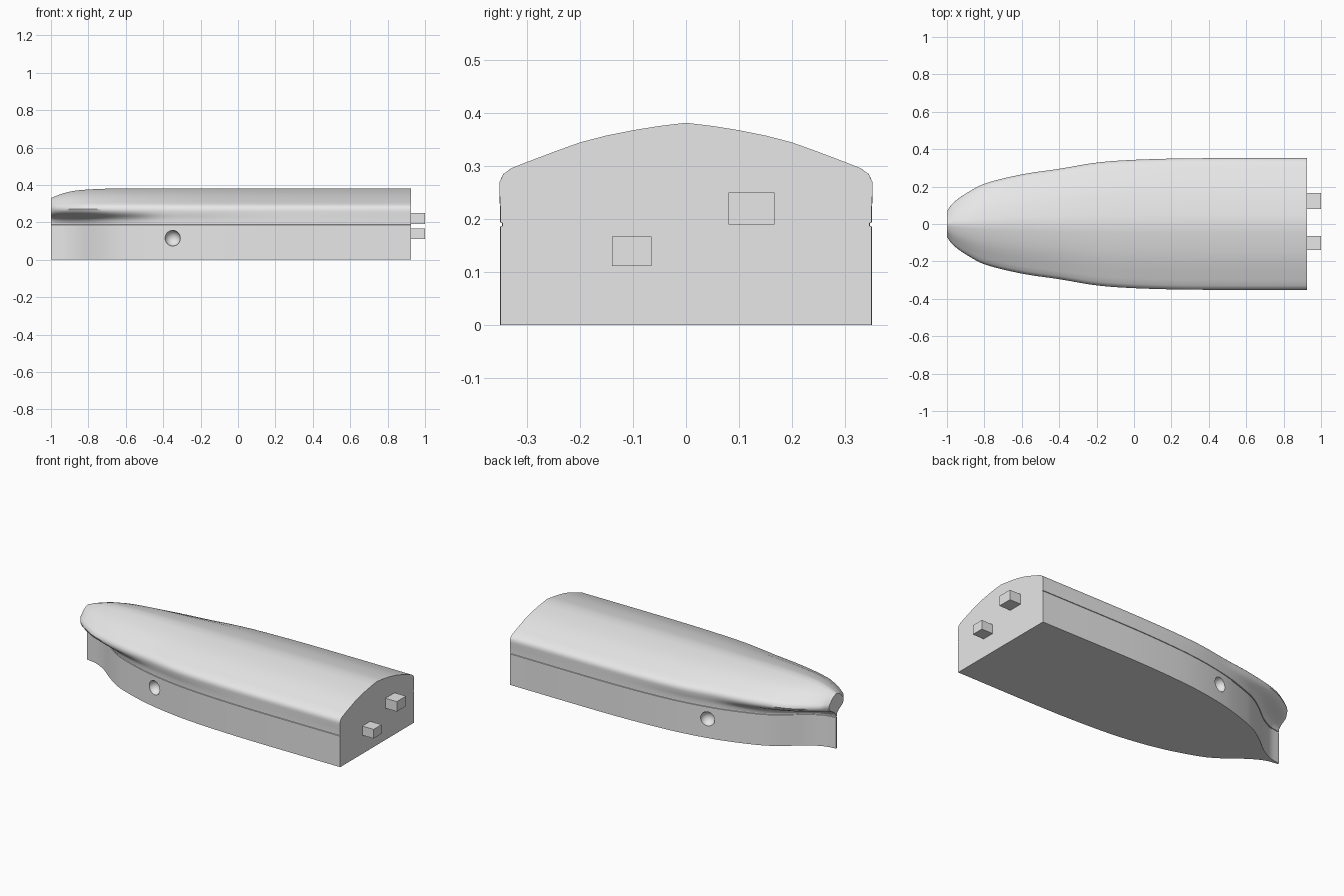
import bpy, bmesh

cube = bpy.data.objects.get("Cube")
if cube:
    bpy.data.objects.remove(cube, do_unlink=True)

grey = bpy.data.materials.new("light grey")
grey.use_nodes = True
colour = (0.8, 0.8, 0.8, 1)
grey.diffuse_color = colour
grey.node_tree.nodes["Principled BSDF"].inputs["Base Color"].default_value = colour

STERN = 0.925


def curve(table, x):
    """Smooth interpolation through (x, value) pairs."""
    def slope(i):
        a, b = table[max(i - 1, 0)], table[min(i + 1, len(table) - 1)]
        return (b[1] - a[1]) / (b[0] - a[0])
    for i in range(len(table) - 1):
        (x0, v0), (x1, v1) = table[i], table[i + 1]
        if x <= x1:
            break
    h = x1 - x0
    t = min((x - x0) / h, 1)
    return (v0 * (1 + 2 * t) * (1 - t) ** 2 + slope(i) * h * t * (1 - t) ** 2
            + v1 * t * t * (3 - 2 * t) + slope(i + 1) * h * t * t * (t - 1))


def make_object(name, bm):
    bmesh.ops.recalc_face_normals(bm, faces=bm.faces)
    mesh = bpy.data.meshes.new(name)
    bm.to_mesh(mesh)
    bm.free()
    mesh.materials.append(grey)
    obj = bpy.data.objects.new(name, mesh)
    bpy.context.collection.objects.link(obj)
    return obj


# Half widths of the deck and lower hull, and ridge height, along the length
deck = [(-1, .07), (-.97, .11), (-.9, .162), (-.8, .215), (-.6, .265), (-.4, .295),
        (-.2, .328), (0, .343), (.3, .351), (STERN, .352)]
lower = [(-1, .004), (-.93, .018), (-.85, .06), (-.76, .13), (-.67, .19), (-.56, .235),
         (-.4, .283), (-.2, .32), (0, .339), (.3, .35), (STERN, .35)]
ridge = [(-1, .33), (-.94, .353), (-.87, .369), (-.75, .378), (-.6, .381), (STERN, .382)]

# Cross-section: side rows as (height, blend to deck width, inset), then the rounded top
side = [(0, 0, 0), (.06, 0, 0), (.12, 0, 0), (.186, 0, 0), (.187, 0, .004), (.193, 0, .004),
        (.194, 0, 0), (.21, .06, 0), (.222, .22, 0), (.234, .52, 0), (.245, .8, 0),
        (.257, .95, 0), (.27, 1, 0)]
top = [(.345, .285), (.33, .296), (.3, .308), (.25, .327), (.2, .345), (.15, .358),
       (.1, .368), (.05, .376), (0, .382)]


def section(x):
    d, b, r = curve(deck, x), curve(lower, x), curve(ridge, x)
    half = [(max(b + (d - b) * k - inset, .002), z) for z, k, inset in side]
    half += [(y * d / .352, .27 + (z - .27) * (r - .27) / .112) for y, z in top]
    return half + [(-y, z) for y, z in reversed(half[:-1])]


# Lofted hull, with stations packed closer at the bow
bm = bmesh.new()
count = 72
rings = []
for i in range(count + 1):
    x = -1 + (STERN + 1) * (i / count) ** 1.6
    rings.append([bm.verts.new((x, y, z)) for y, z in section(x)])
for a, b in zip(rings, rings[1:]):
    for j in range(len(a)):
        k = (j + 1) % len(a)
        bm.faces.new((a[j], a[k], b[k], b[j]))
bm.faces.new(rings[0])
bm.faces.new(rings[-1])
hull = make_object("hull", bm)

# Round dimple on each side of the bow
for sign in (-1, 1):
    bm = bmesh.new()
    bmesh.ops.create_uvsphere(bm, u_segments=32, v_segments=16, radius=.042)
    bmesh.ops.translate(bm, verts=bm.verts, vec=(-.35, sign * .296, .115))
    cutter = make_object("dimple_cutter", bm)
    cutter.hide_render = True
    mod = hull.modifiers.new("dimple", "BOOLEAN")
    mod.operation = "DIFFERENCE"
    mod.solver = "EXACT"
    mod.object = cutter
    bpy.context.view_layer.objects.active = hull
    bpy.ops.object.modifier_apply(modifier=mod.name)
    bpy.data.objects.remove(cutter, do_unlink=True)

bpy.ops.object.select_all(action="DESELECT")
hull.select_set(True)
bpy.context.view_layer.objects.active = hull
bpy.ops.object.shade_smooth_by_angle(angle=.6)

# Two rectangular pegs on the stern
for name, y0, y1, z0, z1 in (("lower_peg", -.14, -.065, .112, .167),
                             ("upper_peg", .08, .167, .19, .25)):
    bm = bmesh.new()
    bmesh.ops.create_cube(bm, size=1)
    bmesh.ops.scale(bm, verts=bm.verts, vec=(1 - STERN + .02, y1 - y0, z1 - z0))
    bmesh.ops.translate(bm, verts=bm.verts,
                        vec=((STERN + .98) / 2, (y0 + y1) / 2, (z0 + z1) / 2))
    make_object(name, bm)
